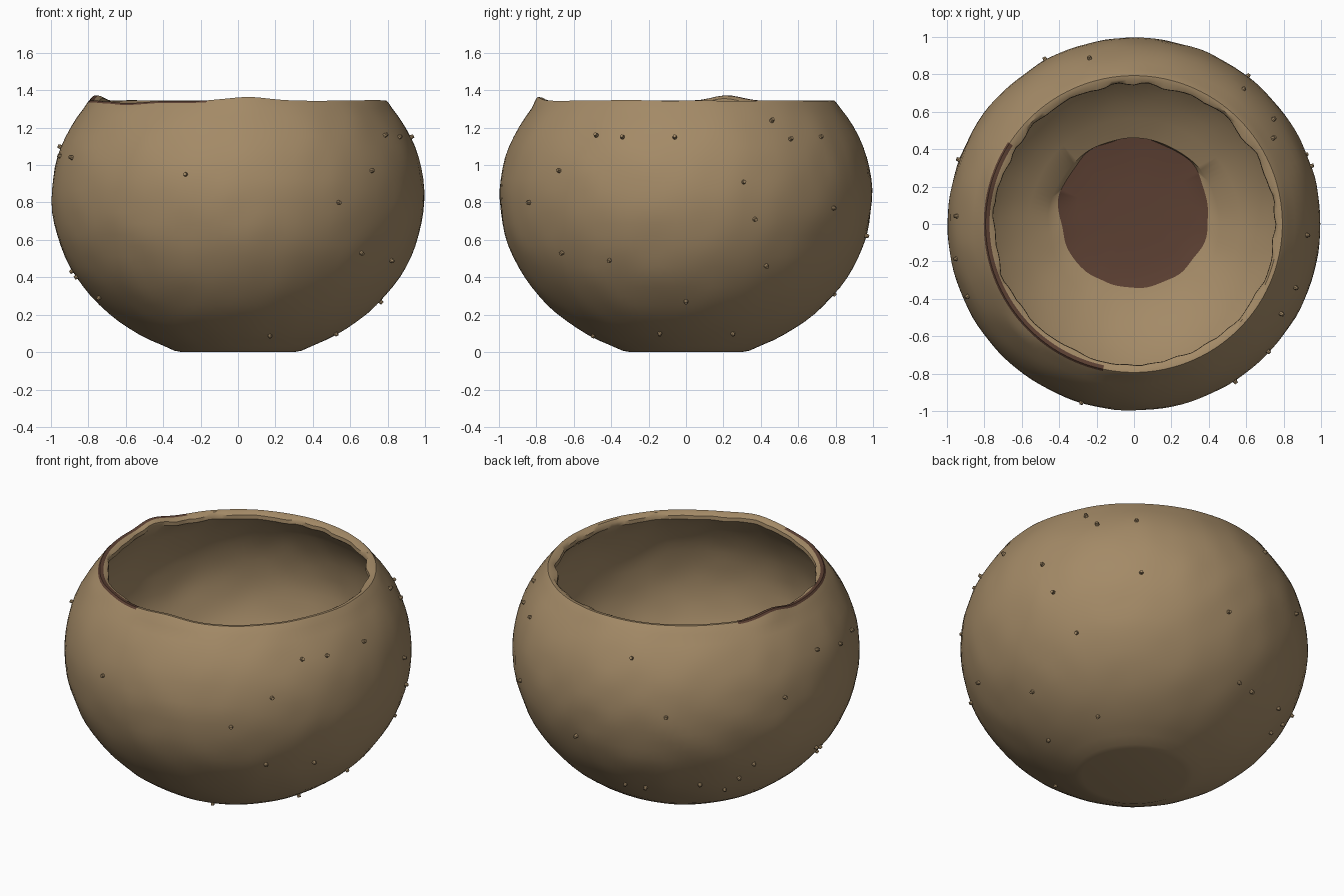
import bpy, bmesh, math, random
from mathutils import Vector, noise

if "Cube" in bpy.data.objects:
    bpy.data.objects.remove(bpy.data.objects["Cube"])

random.seed(4)
SEG = 120
MID = 0.84   # height of the widest point


def material(name, rgb):
    m = bpy.data.materials.new(name)
    m.diffuse_color = (*rgb, 1)
    m.use_nodes = True
    m.node_tree.nodes["Principled BSDF"].inputs["Base Color"].default_value = m.diffuse_color
    return m


tan = material("tan clay", (0.37, 0.255, 0.135))
brown = material("dark brown", (0.105, 0.05, 0.032))


def outer_r(z):
    b = 0.88 if z < MID else 0.83
    return math.sqrt(max(0, 1 - ((z - MID) / b) ** 2))


def inner_r(z):
    return 0.94 * math.sqrt(max(0, 1 - ((z - MID) / 0.79) ** 2))


def rim_wave(a):
    # uneven broken lip, with higher peaks at the front and left
    def peak(deg, h, w):
        d = (math.degrees(a) - deg + 180) % 360 - 180
        return h * math.exp(-(d / w) ** 2)
    n = noise.noise(Vector((math.cos(a) * 4, math.sin(a) * 4, 3)))
    return 0.007 * n + peak(275, 0.022, 9) + peak(165, 0.026, 8) - peak(222, 0.012, 14)


# profile rings: (radius, height, kind)
rings = [(0.298, 0.0, "out"), (0.34, 0.008, "out")]
angles = [math.radians(t) for t in range(-66, 36, 4)]
rings += [(math.cos(t), MID + (0.88 if t < 0 else 0.83) * math.sin(t), "out") for t in angles]
rings += [(0.803, 1.335, "rim"), (0.793, 1.345, "rim"), (0.772, 1.343, "rim"),
          (0.75, 1.328, "lip"), (0.748, 1.305, "lip")]
for i in range(20):
    z = 1.26 - i * (1.26 - 0.15) / 19
    rings.append((inner_r(z), z, "in"))
rings += [(0.40, 0.115, "floor"), (0.30, 0.10, "floor"), (0.15, 0.095, "floor")]

# bowl shell
bm = bmesh.new()
rows = []
for r, z, kind in rings:
    row = []
    for k in range(SEG):
        a = 2 * math.pi * k / SEG
        c, s = math.cos(a), math.sin(a)
        rr, zz, oy = r, z, 0.0
        n = noise.noise(Vector((c * r * 6, s * r * 6, z * 6)))
        if kind in ("rim", "lip"):
            zz += rim_wave(a)
            if kind == "lip":
                rr += 0.022 * noise.noise(Vector((c * 7, s * 7, z)))
        elif kind == "floor":
            rr *= 1 + 0.05 * noise.noise(Vector((c * 2.5, s * 2.5, 1)))
            oy = 0.06
        elif z > 0.02:
            rr += 0.006 * n - (0.004 if kind == "out" else 0)
        row.append(bm.verts.new((rr * c, rr * s + oy, zz)))
    rows.append(row)
for i in range(len(rows) - 1):
    for k in range(SEG):
        j = (k + 1) % SEG
        f = bm.faces.new((rows[i][k], rows[i][j], rows[i + 1][j], rows[i + 1][k]))
        deg = 360 * (k + 0.5) / SEG
        # worn brown edge on the left rim, brown floor
        worn = rings[i][2] == "rim" and rings[i + 1][2] == "rim" and 148 < deg < 258
        f.material_index = 1 if worn or rings[i][2] == "floor" else 0
bm.faces.new(list(reversed(rows[0])))
bm.faces.new(rows[-1]).material_index = 1
mesh = bpy.data.meshes.new("bowl")
bm.to_mesh(mesh)
bm.free()
bowl = bpy.data.objects.new("bowl", mesh)
bpy.context.collection.objects.link(bowl)
mesh.materials.append(tan)
mesh.materials.append(brown)

# small nubs on the outside: front (x, z), right (y, z), the rest scattered
front = [(-.28, .95), (.54, .80), (.66, .53), (.17, .09)]
right = [(-.68, .97), (-.48, 1.16), (-.34, 1.15), (-.06, 1.15), (.46, 1.24),
         (.56, 1.14), (.72, 1.15), (.31, .91), (.37, .71), (.43, .46),
         (-.41, .49), (0, .27), (.25, .10), (.79, .77), (-.14, .10)]
spots = []
for x, z in front:
    spots.append((x, -math.sqrt(max(0, outer_r(z) ** 2 - x * x)), z))
for y, z in right:
    spots.append((math.sqrt(max(0, outer_r(z) ** 2 - y * y)), y, z))
for i in range(16):
    a, z = math.radians(random.uniform(75, 215)), random.uniform(0.2, 1.25)
    spots.append((outer_r(z) * math.cos(a), outer_r(z) * math.sin(a), z))

bm = bmesh.new()
for x, y, z in spots:
    b = 0.88 if z < MID else 0.83
    n = Vector((x, y, (z - MID) / b ** 2)).normalized()
    m = n.to_track_quat('Z', 'Y').to_matrix().to_4x4()
    m.translation = Vector((x, y, z)) + n * 0.001
    bmesh.ops.create_cone(bm, cap_ends=True, segments=8, radius1=0.014,
                          radius2=0.009, depth=0.026, matrix=m)
mesh = bpy.data.meshes.new("nubs")
bm.to_mesh(mesh)
bm.free()
nubs = bpy.data.objects.new("nubs", mesh)
bpy.context.collection.objects.link(nubs)
mesh.materials.append(tan)

# smooth shading
for ob in (bowl, nubs):
    bpy.ops.object.select_all(action='DESELECT')
    ob.select_set(True)
    bpy.context.view_layer.objects.active = ob
    bpy.ops.object.shade_smooth_by_angle(angle=math.radians(40))
